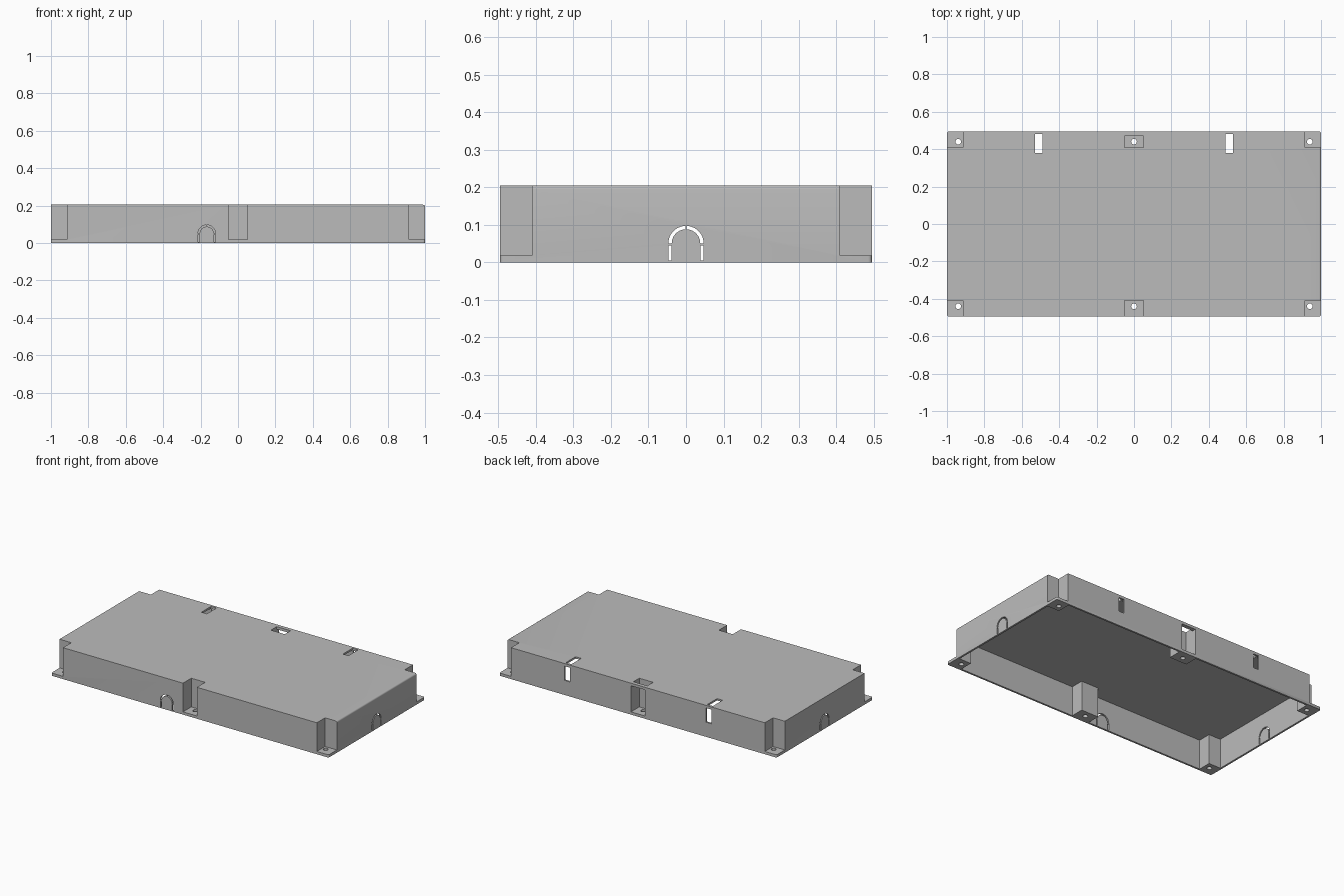
import bpy, bmesh, math
from mathutils import Matrix, Vector

if "Cube" in bpy.data.objects:
    bpy.data.objects.remove(bpy.data.objects["Cube"], do_unlink=True)

X, Y, H = 1.0, 0.495, 0.205     # half length, half depth, height
T = 0.012                       # wall thickness
FLANGE = 0.018                  # mounting tab thickness
N = 0.085                       # corner notch size

grey = bpy.data.materials.new("light grey")
grey.use_nodes = True
grey.diffuse_color = (0.5, 0.5, 0.5, 1)
grey.node_tree.nodes["Principled BSDF"].inputs["Base Color"].default_value = (0.5, 0.5, 0.5, 1)


def to_object(name, bm):
    bmesh.ops.recalc_face_normals(bm, faces=bm.faces)
    mesh = bpy.data.meshes.new(name)
    bm.to_mesh(mesh)
    bm.free()
    mesh.materials.append(grey)
    ob = bpy.data.objects.new(name, mesh)
    bpy.context.collection.objects.link(ob)
    return ob


def box(name, x0, x1, y0, y1, z0, z1):
    bm = bmesh.new()
    bmesh.ops.create_cube(bm, size=1)
    for v in bm.verts:
        v.co = Vector(((x0 + x1) / 2 + v.co.x * (x1 - x0),
                       (y0 + y1) / 2 + v.co.y * (y1 - y0),
                       (z0 + z1) / 2 + v.co.z * (z1 - z0)))
    return to_object(name, bm)


def prism(name, points, matrix, depth=0.1):
    """Profile in local x/z, extruded both ways along local y."""
    bm = bmesh.new()
    face = bm.faces.new([bm.verts.new((u, -depth / 2, w)) for u, w in points])
    ext = bmesh.ops.extrude_face_region(bm, geom=[face])["geom"]
    moved = [g for g in ext if isinstance(g, bmesh.types.BMVert)]
    bmesh.ops.translate(bm, verts=moved, vec=(0, depth, 0))
    bm.transform(matrix)
    return to_object(name, bm)


def cut(ob, cutters):
    for cutter in cutters:
        cutter.hide_render = True
        mod = ob.modifiers.new("cut", "BOOLEAN")
        mod.operation, mod.solver, mod.object = "DIFFERENCE", "EXACT", cutter
    graph = bpy.context.evaluated_depsgraph_get()
    mesh = bpy.data.meshes.new_from_object(ob.evaluated_get(graph))
    ob.modifiers.clear()
    ob.data = mesh
    for cutter in cutters:
        bpy.data.objects.remove(cutter, do_unlink=True)


# Pockets in plan, as x0, x1, y0, y1
corners = []
for sx in (-1, 1):
    for sy in (-1, 1):
        xs = sorted((sx * (X - N), sx * (X + 0.1)))
        ys = sorted((sy * (Y - N), sy * (Y + 0.1)))
        corners.append((*xs, *ys))
front_notch = (-0.05, 0.05, -Y - 0.1, -Y + N)
back_pocket = (-0.05, 0.05, 0.41, 0.47)

# Outer block with rounded tab corners and one softened top edge
cover = box("cover", -X, X, -Y, Y, 0, H)
bm = bmesh.new()
bm.from_mesh(cover.data)
upright = [e for e in bm.edges if abs(e.verts[0].co.z - e.verts[1].co.z) > 0.1]
bmesh.ops.bevel(bm, geom=upright, offset=0.01, segments=4, profile=0.5, affect="EDGES")
soft = [e for e in bm.edges if all(v.co.z > H - 0.001 and v.co.x > X - 0.001 for v in e.verts)]
bmesh.ops.bevel(bm, geom=soft, offset=0.01, segments=4, profile=0.5, affect="EDGES")
bm.to_mesh(cover.data)
bm.free()

# Hollow inside, leaving walls around every pocket
cavity = box("cavity", -X + T, X - T, -Y + T, Y - T, -0.1, H - T)
keep = [box("keep", a - T, b + T, c - T, d + T, -0.2, H + 0.1)
        for a, b, c, d in corners + [front_notch, (-0.05, 0.05, 0.41, Y + 0.1)]]
cut(cavity, keep)

cutters = [cavity]
# Notches down to the mounting tabs
cutters += [box("notch", *p, FLANGE, H + 0.1) for p in corners + [front_notch, back_pocket]]
cutters.append(box("back_window", -0.05, 0.05, 0.46, Y + 0.1, FLANGE, 0.188))

# Paired slots in the top and back wall
for s in (-1, 1):
    x0, x1 = s * 0.51 - 0.02, s * 0.51 + 0.02
    cutters.append(box("top_slot", x0, x1, 0.38, 0.48, H - 0.05, H + 0.05))
    cutters.append(box("back_slot", x0, x1, Y - 0.03, Y + 0.03, 0.095, 0.188))

# Screw holes
for x in (-0.94, 0, 0.94):
    for y in (-0.44, 0.44):
        bm = bmesh.new()
        bmesh.ops.create_cone(bm, cap_ends=True, segments=24, radius1=0.015, radius2=0.015,
                              depth=0.1, matrix=Matrix.Translation((x, y, 0)))
        cutters.append(to_object("screw_hole", bm))

# Knock-out arches: two quarter rings and two legs each
R, r, zc = 0.047, 0.038, 0.05


def arch(matrix):
    parts = []
    for s in (-1, 1):
        angles = [math.radians(a) for a in range(0, 89, 8)] + [math.radians(89)]
        ring = [(s * R * math.cos(a), zc + R * math.sin(a)) for a in angles]
        ring += [(s * r * math.cos(a), zc + r * math.sin(a)) for a in reversed(angles)]
        leg = [(s * R, 0.005), (s * R, 0.045), (s * r, 0.045), (s * r, 0.005)]
        parts += [prism("arch_ring", ring, matrix), prism("arch_leg", leg, matrix)]
    return parts


cutters += arch(Matrix.Translation((-0.167, -Y, 0)))
for s in (-1, 1):
    cutters += arch(Matrix.Translation((s * X, 0, 0)) @ Matrix.Rotation(math.pi / 2, 4, "Z"))

cut(cover, cutters)
bpy.context.view_layer.objects.active = cover
cover.select_set(True)
bpy.ops.object.shade_smooth_by_angle(angle=math.radians(30))
